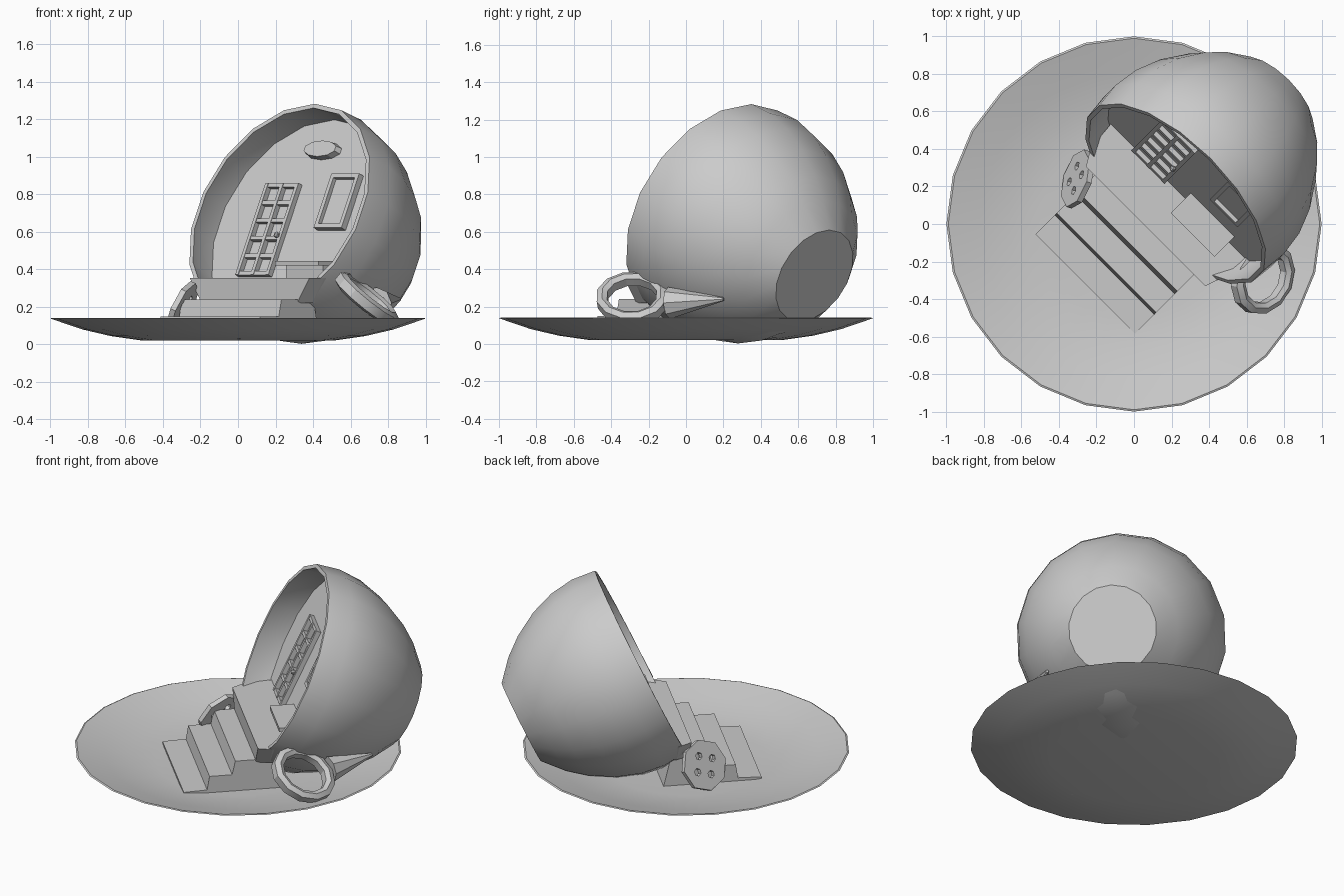
import bpy, bmesh, math
from mathutils import Matrix, Vector

if "Cube" in bpy.data.objects:
    bpy.data.objects.remove(bpy.data.objects["Cube"])

R2 = math.sqrt(0.5)
U = Vector((R2, R2, 0))        # towards the back of the cup
V = Vector((R2, -R2, 0))       # sideways
UP = Vector((0, 0, 1))
TILT = math.radians(25)
ORIGIN = Vector((0.03, -0.03, 0))


def frame(x, y, z, o):
    m = Matrix((x, y, z)).transposed().to_4x4()
    m.translation = o
    return m


STAIR = frame(V, U, UP, ORIGIN)
AXIS = U * math.cos(TILT) - UP * math.sin(TILT)
RIM = ORIGIN + U * 0.27 + UP * 0.712
CUP = frame(V, U * math.sin(TILT) + UP * math.cos(TILT), -AXIS, RIM)
WALL = -0.17                   # depth of the house front inside the cup


def finish(name, bm, m=Matrix(), smooth=None):
    bmesh.ops.recalc_face_normals(bm, faces=bm.faces)
    me = bpy.data.meshes.new(name)
    bm.to_mesh(me)
    bm.free()
    ob = bpy.data.objects.new(name, me)
    bpy.context.collection.objects.link(ob)
    ob.matrix_world = m
    if smooth:
        bpy.ops.object.select_all(action='DESELECT')
        ob.select_set(True)
        bpy.context.view_layer.objects.active = ob
        bpy.ops.object.shade_smooth_by_angle(angle=math.radians(smooth))
    return ob


def lathe(name, profile, n, m=Matrix(), smooth=35, closed=False):
    bm = bmesh.new()
    rings = []
    for r, z in profile:
        rings.append([bm.verts.new((r * math.sin(2 * math.pi * i / n),
                                    r * math.cos(2 * math.pi * i / n), z)) for i in range(n)])
    for a, b in zip(rings, rings[1:]):
        for i in range(n):
            bm.faces.new((a[i], a[(i + 1) % n], b[(i + 1) % n], b[i]))
    bm.faces.new(rings[0])
    bm.faces.new(rings[-1])
    return finish(name, bm, m, smooth)


def add_box(bm, x0, x1, y0, y1, z0, z1):
    m = Matrix.Translation(((x0 + x1) / 2, (y0 + y1) / 2, (z0 + z1) / 2)) @ \
        Matrix.Diagonal((x1 - x0, y1 - y0, z1 - z0, 1))
    bmesh.ops.create_cube(bm, size=1, matrix=m)


def boxes(name, m, items):
    bm = bmesh.new()
    for b in items:
        add_box(bm, *b)
    return finish(name, bm, m)


# saucer: thin dished plate
lathe("saucer", [(0.52, 0.022), (0.68, 0.045), (0.83, 0.08), (1.0, 0.138), (0.99, 0.142),
                 (0.82, 0.095), (0.67, 0.06), (0.5, 0.04)], 24)

# cup lying on its side; the inner profile ends in the flat house front
lathe("cup", [(0.27, -0.82), (0.395, -0.71), (0.485, -0.6), (0.572, -0.45), (0.625, -0.3),
              (0.645, -0.15), (0.63, 0), (0.605, 0), (0.618, -0.09), (0.615, WALL)], 18, CUP)

# handle: faceted loop with rectangular section
down = math.radians(33)
RHO = V * math.cos(down) + CUP.col[1].to_3d() * -math.sin(down)
HANDLE = frame(AXIS, RHO, AXIS.cross(RHO), RIM + AXIS * 0.21 + RHO * 0.77)
bm = bmesh.new()
loops = []
for i in range(12):
    a = 2 * math.pi * i / 12
    loops.append([bm.verts.new((r * 1.12 * math.cos(a), r * math.sin(a), z))
                  for r, z in ((0.185, -0.025), (0.185, 0.025), (0.155, 0.04),
                               (0.13, 0.025), (0.13, -0.025), (0.155, -0.04))])
for i in range(12):
    for j in range(6):
        p, q = loops[i], loops[(i + 1) % 12]
        bm.faces.new((p[j], q[j], q[(j + 1) % 6], p[(j + 1) % 6]))
finish("handle", bm, HANDLE, 30)

# tapered root joining the handle to the cup
start, tip = Vector((0.74, -0.09, 0.22)), Vector((0.86, 0.2, 0.24))
d = tip - start
bm = bmesh.new()
bmesh.ops.create_cone(bm, segments=8, radius1=0.085, radius2=0.01, depth=d.length, cap_ends=True)
finish("handle_root", bm, Matrix.Translation((start + tip) / 2) @ d.to_track_quat('Z', 'Y').to_matrix().to_4x4())

# stairs, one solid stepped profile with slightly sloped risers
prof = [(-0.41, 0.03), (-0.41, 0.055), (-0.265, 0.06), (-0.25, 0.15), (-0.11, 0.15),
        (-0.09, 0.24), (0.04, 0.24), (0.15, 0.24), (0.2, 0.03)]
bm = bmesh.new()
f = bm.faces.new([bm.verts.new((-0.375, y, z)) for y, z in prof])
ext = bmesh.ops.extrude_face_region(bm, geom=[f], use_keep_orig=True)
bmesh.ops.translate(bm, vec=(0.75, 0, 0), verts=[g for g in ext['geom'] if isinstance(g, bmesh.types.BMVert)])
finish("stairs", bm, STAIR)

# porch floor inside the cup mouth
bm = bmesh.new()
outline = [(-0.44, 0.035), (0.46, 0.035), (0.49, 0.12), (0.51, 0.32), (-0.51, 0.32), (-0.49, 0.12)]
top = [bm.verts.new((x, y, 0.353)) for x, y in outline]
low = [bm.verts.new((x * 0.8, y, 0.22)) for x, y in outline]
bm.faces.new(top)
bm.faces.new(low)
for i in range(6):
    bm.faces.new((top[i], top[i - 1], low[i - 1], low[i]))
finish("porch_floor", bm, STAIR)

# door: frame with a two by five grid of panes
cx, cy, w, h, t = -0.205, -0.04, 0.25, 0.54, 0.022
x0, x1, y0, y1 = cx - w / 2, cx + w / 2, cy - h / 2, cy + h / 2
bars = [(x0 + (w - t) * i / 2, x0 + (w - t) * i / 2 + t, y0, y1, WALL - 0.01, WALL + 0.03) for i in range(3)]
bars += [(x0, x1, y0 + (h - t) * i / 5, y0 + (h - t) * i / 5 + t, WALL - 0.01, WALL + 0.027) for i in range(6)]
boxes("door", CUP, bars)
bm = bmesh.new()
bmesh.ops.create_icosphere(bm, subdivisions=1, radius=0.018,
                           matrix=Matrix.Translation((cx + 0.1, cy - 0.04, WALL + 0.04)))
finish("door_knob", bm, CUP)

# window: raised frame with a sunken pane
cx, cy, w, h, t = 0.255, 0.124, 0.105, 0.16, 0.025
z0, z1 = WALL - 0.01, WALL + 0.035
boxes("window", CUP, [(cx - w, cx - w + t, cy - h, cy + h, z0, z1), (cx + w - t, cx + w, cy - h, cy + h, z0, z1),
                      (cx - w, cx + w, cy - h, cy - h + t, z0, z1), (cx - w, cx + w, cy + h - t, cy + h, z0, z1),
                      (cx - w, cx + w, cy - h, cy + h, z0, WALL + 0.012)])

# oval plaque above the door
bm = bmesh.new()
bmesh.ops.create_cone(bm, segments=10, radius1=1, radius2=0.9, depth=1, cap_ends=True)
bmesh.ops.transform(bm, verts=bm.verts, matrix=Matrix.Translation((0, 0.43, WALL + 0.015)) @
                    Matrix.Diagonal((0.135, 0.052, 0.04, 1)))
finish("plaque", bm, CUP)

# bench beside the door
boxes("bench", STAIR, [(0.055, 0.385, 0.18, 0.33, 0.42, 0.445), (0.08, 0.36, 0.24, 0.33, 0.34, 0.425)])

# button leaning on the porch, four holes cut through
nrm = Vector((-0.88, 0.27, 0.4)).normalized()
BUTTON = Matrix.Translation((-0.3, 0.24, 0.185)) @ nrm.to_track_quat('Z', 'Y').to_matrix().to_4x4()
bm = bmesh.new()
bmesh.ops.create_cone(bm, segments=8, radius1=0.16, radius2=0.16, depth=0.03, cap_ends=True)
button = finish("button", bm, BUTTON)
bm = bmesh.new()
for i in range(4):
    a = math.pi / 2 * i + 0.4
    bmesh.ops.create_cone(bm, segments=6, radius1=0.024, radius2=0.024, depth=0.2, cap_ends=True,
                          matrix=Matrix.Translation((0.07 * math.cos(a), 0.07 * math.sin(a), 0)))
cutter = finish("button_hole_cutter", bm, BUTTON)
cutter.hide_render = True
cutter.hide_viewport = True
mod = button.modifiers.new("holes", 'BOOLEAN')
mod.operation = 'DIFFERENCE'
mod.object = cutter
